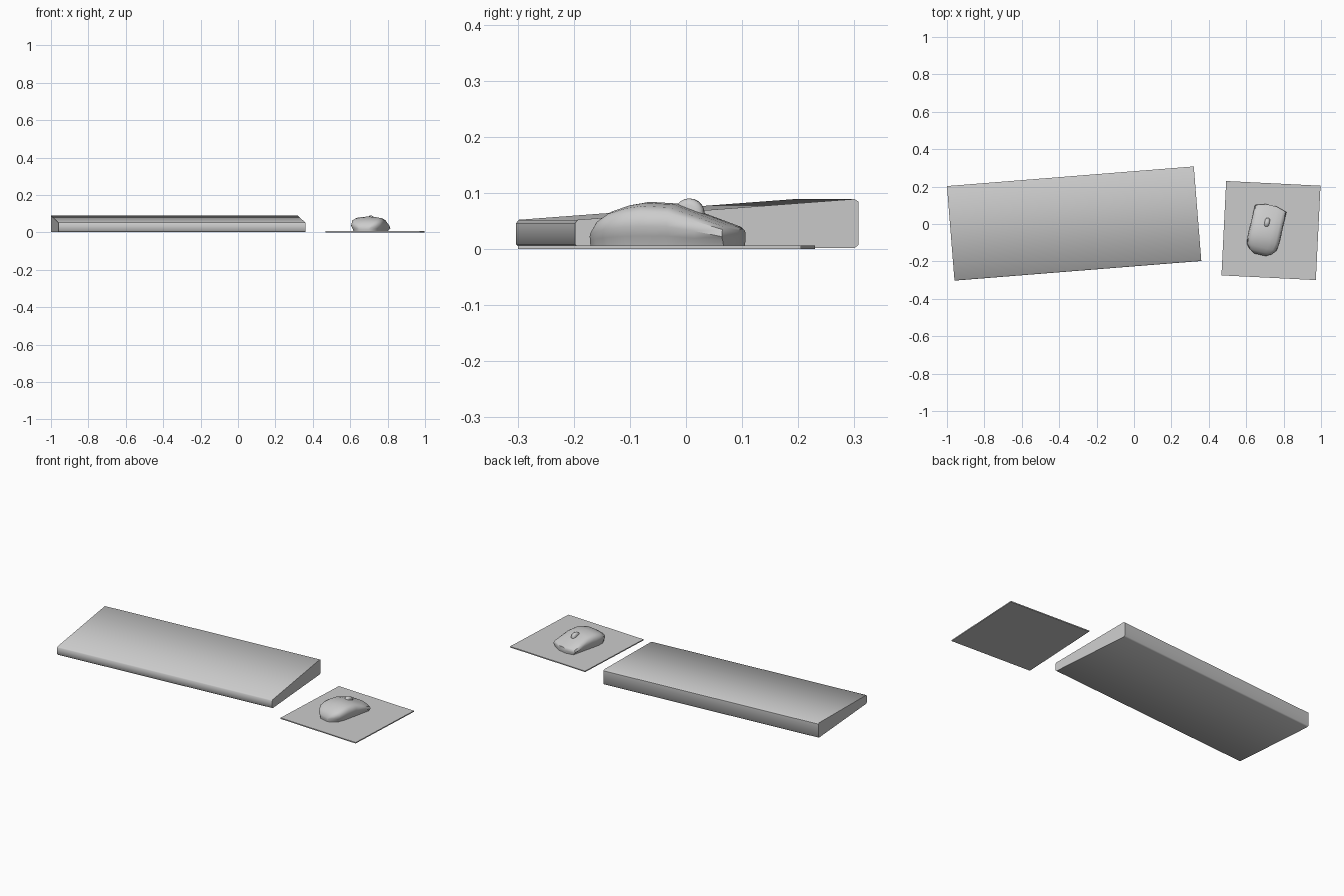
import bpy, bmesh, math

if "Cube" in bpy.data.objects:
    bpy.data.objects.remove(bpy.data.objects["Cube"])


def loft(name, rings, loc, angle):
    """Skin equal-length closed rings of points and cap both ends."""
    bm = bmesh.new()
    rows = [[bm.verts.new(p) for p in ring] for ring in rings]
    n = len(rows[0])
    for a, b in zip(rows, rows[1:]):
        for i in range(n):
            j = (i + 1) % n
            bm.faces.new((a[i], a[j], b[j], b[i]))
    bm.faces.new(rows[0])
    bm.faces.new(rows[-1])
    bmesh.ops.recalc_face_normals(bm, faces=bm.faces)
    mesh = bpy.data.meshes.new(name)
    bm.to_mesh(mesh)
    bm.free()
    ob = bpy.data.objects.new(name, mesh)
    bpy.context.collection.objects.link(ob)
    ob.location = loc
    ob.rotation_euler.z = math.radians(angle)
    return ob


def smooth(ob, degrees):
    bpy.ops.object.select_all(action='DESELECT')
    ob.select_set(True)
    bpy.context.view_layer.objects.active = ob
    bpy.ops.object.shade_smooth_by_angle(angle=math.radians(degrees))


# Keyboard: wedge profile (y, z) swept along its length
wedge = [(-0.247, 0.002), (-0.2535, 0.008), (-0.2535, 0.046), (-0.249, 0.052),
         (0.246, 0.089), (0.2535, 0.084), (0.2535, 0.008), (0.247, 0.002)]
keyboard = loft("keyboard", [[(x, y, z) for y, z in wedge] for x in (-0.662, 0.662)],
                (-0.32, 0.0025, 0), 4.55)
smooth(keyboard, 50)

# Mouse pad: thin square sheet
h = 0.2525
square = [(-h, -h), (h, -h), (h, h), (-h, h)]
loft("mouse_pad", [[(x, y, z) for x, y in square] for z in (0, 0.006)],
     (0.7325, -0.035, 0), -2.85)

# Mouse body: cross-sections (y, half width, height of widest point, top height)
sections = [(-0.138, 0.032, 0.022, 0.030), (-0.122, 0.060, 0.030, 0.052),
            (-0.098, 0.080, 0.035, 0.068), (-0.065, 0.087, 0.039, 0.079),
            (-0.035, 0.088, 0.040, 0.084), (0.015, 0.087, 0.040, 0.081),
            (0.065, 0.086, 0.032, 0.062), (0.116, 0.086, 0.022, 0.043),
            (0.133, 0.030, 0.020, 0.036)]


def mouse_ring(y, w, zw, zt):
    half = [(0.84 * w, 0.006), (0.90 * w, 0.5 * (zw + 0.006)), (w, zw),
            (0.94 * w, zw + 0.6 * (zt - zw)), (0.76 * w, zw + 0.83 * (zt - zw)),
            (0.40 * w, zw + 0.96 * (zt - zw))]
    pts = half + [(0, zt)] + [(-x, z) for x, z in reversed(half)]
    return [(x, y, z) for x, z in pts]


mouse = loft("mouse_body", [mouse_ring(*s) for s in sections], (0.705, -0.03, 0), -13)
smooth(mouse, 50)

# Scroll wheel: rounded disc lying across the mouse
wheel_profile = [(-0.013, 0.016), (-0.010, 0.024), (-0.004, 0.027),
                 (0.004, 0.027), (0.010, 0.024), (0.013, 0.016)]
wheel = loft("scroll_wheel",
             [[(x, r * math.cos(k * math.pi / 10), r * math.sin(k * math.pi / 10))
               for k in range(20)] for x, r in wheel_profile],
             (0.711, 0.006, 0.063), -13)
smooth(wheel, 50)
